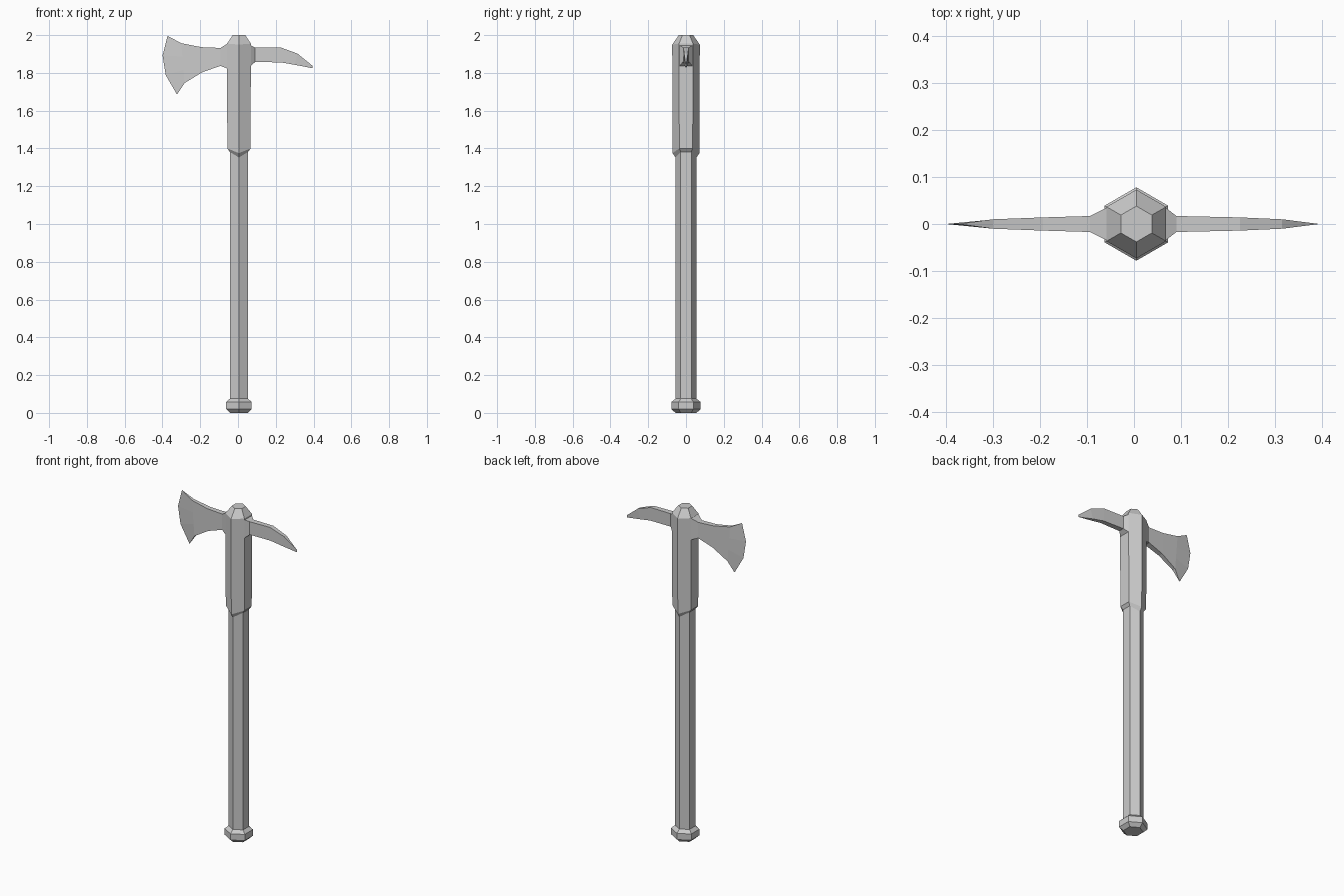
import bpy, bmesh, math

if "Cube" in bpy.data.objects:
    bpy.data.objects.remove(bpy.data.objects["Cube"])

CX = 0.005  # the pole axis sits slightly off the overall centre


def finish(name, bm):
    bmesh.ops.remove_doubles(bm, verts=bm.verts, dist=0.0003)
    bmesh.ops.recalc_face_normals(bm, faces=bm.faces)
    mesh = bpy.data.meshes.new(name)
    bm.to_mesh(mesh)
    bm.free()
    obj = bpy.data.objects.new(name, mesh)
    bpy.context.collection.objects.link(obj)
    return obj


def bridge(bm, rings):
    for a, b in zip(rings, rings[1:]):
        n = len(a)
        for i in range(n):
            j = (i + 1) % n
            bm.faces.new((a[i], a[j], b[j], b[i]))


def hex_lathe(name, profile, cap_bottom=False, cap_top=False):
    """Six-sided part; profile rows are radius, z at side corners, z at front/back corners."""
    bm = bmesh.new()
    rings = []
    for r, z_side, z_front in profile:
        ring = []
        for i in range(6):
            a = math.radians(90 + 60 * i)
            z = z_front if i % 3 == 0 else z_side
            ring.append(bm.verts.new((CX + r * math.cos(a), r * math.sin(a), z)))
        rings.append(ring)
    bridge(bm, rings)
    if cap_bottom:
        bm.faces.new(rings[0][::-1])
    if cap_top:
        bm.faces.new(rings[-1])
    return finish(name, bm)


def blade_loft(name, stations, steps, bulge=0.0):
    """Stations: x top, z top, x bottom, z bottom, half thickness; the last one is the edge."""
    bm = bmesh.new()
    rings = []
    for k, (xt, zt, xb, zb, w) in enumerate(stations):
        side = []
        for i in range(steps + 1):
            t = i / steps
            x = xt + (xb - xt) * t
            if k == len(stations) - 1 and 0 < i < steps:
                x += bulge
            side.append((x, zt + (zb - zt) * t))
        ring = [bm.verts.new((x, -w, z)) for x, z in side]
        ring += [bm.verts.new((x, w, z)) for x, z in reversed(side)]
        rings.append(ring)
    bridge(bm, rings)
    return finish(name, bm)


# Pole with its pommel
hex_lathe("shaft", [(0.056, 0.07, 0.07), (0.056, 1.385, 1.355)])
hex_lathe("pommel", [(0.055, 0, 0), (0.078, 0.02, 0.02), (0.078, 0.057, 0.057),
                     (0.056, 0.075, 0.075)], cap_bottom=True)

# Thicker socket with slanted lower rim and faceted cap
hex_lathe("socket", [(0.056, 1.382, 1.352), (0.071, 1.40, 1.375),
                     (0.073, 1.955, 1.95), (0.038, 2.0, 2.0)], cap_top=True)

# Axe blade, flaring from the socket to a thin edge
blade_loft("axe_blade", [(-0.056, 1.955, -0.056, 1.823, 0.036),
                         (-0.093, 1.932, -0.093, 1.837, 0.017),
                         (-0.193, 1.936, -0.188, 1.804, 0.014),
                         (-0.300, 1.957, -0.283, 1.746, 0.010),
                         (-0.373, 1.996, -0.323, 1.685, 0.0)], 3, -0.043)

# Curved pick on the opposite side
blade_loft("pick", [(0.066, 1.947, 0.066, 1.836, 0.036),
                    (0.090, 1.935, 0.090, 1.857, 0.017),
                    (0.225, 1.935, 0.225, 1.856, 0.014),
                    (0.315, 1.902, 0.300, 1.843, 0.010),
                    (0.394, 1.838, 0.394, 1.825, 0.0)], 1)
